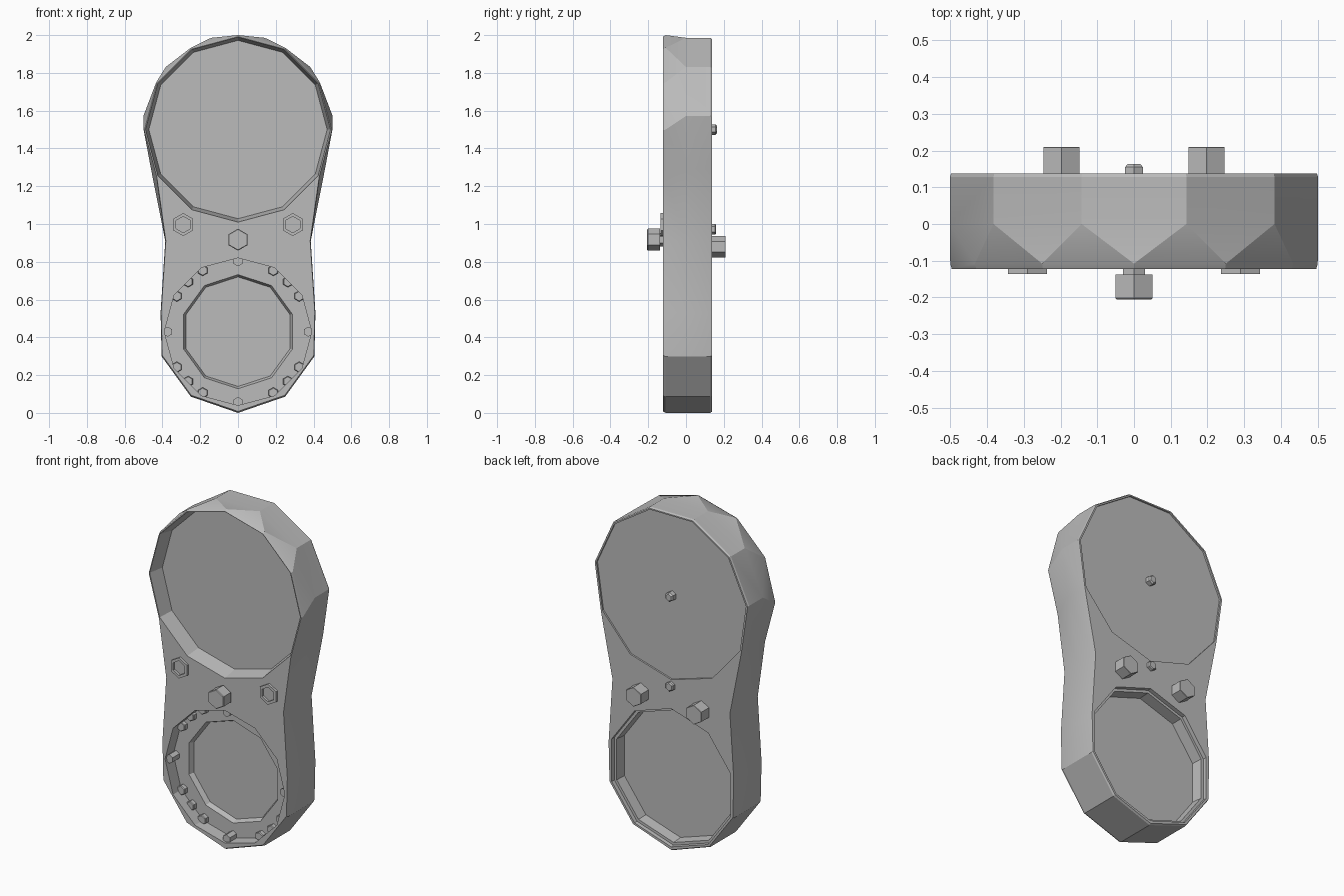
import bpy, bmesh, math
from mathutils import Vector

cube = bpy.data.objects.get("Cube")
if cube:
    bpy.data.objects.remove(cube)

grey = bpy.data.materials.new("plain_grey")
grey.use_nodes = True
tone = (0.5, 0.5, 0.5, 1)
grey.diffuse_color = tone
grey.node_tree.nodes["Principled BSDF"].inputs["Base Color"].default_value = tone

UPPER, LOWER = 1.5, 0.43   # heights of the two round centres


def ngon(sides, r, cx, cz, start=0.0):
    """Polygon in the xz plane, first corner at the top unless turned."""
    step = math.tau / sides
    return [(cx + r * math.sin((i + start) * step), cz + r * math.cos((i + start) * step))
            for i in range(sides)]


def finish(name, bm):
    bmesh.ops.recalc_face_normals(bm, faces=bm.faces)
    mesh = bpy.data.meshes.new(name)
    bm.to_mesh(mesh)
    bm.free()
    mesh.materials.append(grey)
    ob = bpy.data.objects.new(name, mesh)
    bpy.context.collection.objects.link(ob)
    return ob


def ring(bm, points, y):
    return [bm.verts.new((x, y, z)) for x, z in points]


def bridge(bm, a, b):
    """Quads between equal rings, otherwise triangles by the shorter diagonal."""
    n, m = len(a), len(b)
    if n == m:
        for i in range(n):
            bm.faces.new((a[i], a[(i + 1) % n], b[(i + 1) % n], b[i]))
        return
    i = j = 0
    while i < n or j < m:
        va, vb, na, nb = a[i % n], b[j % m], a[(i + 1) % n], b[(j + 1) % m]
        if j >= m or (i < n and (na.co - vb.co).length < (nb.co - va.co).length):
            bm.faces.new((va, na, vb))
            i += 1
        else:
            bm.faces.new((va, nb, vb))
            j += 1


def loft(name, sections):
    """Closed solid through (points, y) sections."""
    bm = bmesh.new()
    rings = [ring(bm, p, y) for p, y in sections]
    for a, b in zip(rings, rings[1:]):
        bridge(bm, a, b)
    bm.faces.new(rings[0])
    bm.faces.new(rings[-1])
    return finish(name, bm)


def cut(target, sections):
    cutter = loft("recess_cutter", sections)
    cutter.hide_render = True
    mod = target.modifiers.new("recess", "BOOLEAN")
    mod.operation = "DIFFERENCE"
    mod.solver = "EXACT"
    mod.object = cutter
    bpy.context.view_layer.objects.active = target
    bpy.ops.object.modifier_apply(modifier=mod.name)
    bpy.data.objects.remove(cutter)


def hex_head(name, x, z, r, y0, y1, chamfer=0.0, socket=0.0):
    """Hexagonal prism from y0 to its outer end y1."""
    bm = bmesh.new()
    out = 1 if y1 > y0 else -1
    sections = [(r, y0), (r, y1 - out * chamfer)]
    if chamfer:
        sections.append((r - chamfer, y1))
    if socket:
        sections += [(socket, y1), (socket, y0 + out * 0.002)]
    rings = [ring(bm, ngon(6, rr, x, z), y) for rr, y in sections]
    for a, b in zip(rings, rings[1:]):
        bridge(bm, a, b)
    bm.faces.new(rings[0])
    bm.faces.new(rings[-1])
    return finish(name, bm)


def mirrored(half):
    return half + [(-x, z) for x, z in reversed(half) if x > 0.001]


def shrink(points, k):
    return [(x * k, 1 + (z - 1) * k) for x, z in points]


# Body: twelve-sided top at the front blends into an eleven-sided top at the back
lower_half = [(0.385, 0.91)] + ngon(10, 0.425, 0, LOWER)[2:6]
lower_half[-1] = (0, 0.0)
lower_half[1] = (0.41, 0.53)
front_half = ngon(12, 0.5, 0, UPPER)[:5] + lower_half
back_half = ngon(11, 0.506, 0, UPPER, 0.5)[:4] + lower_half
front, back = mirrored(front_half), mirrored(back_half)
# Put the back's first corner left of the top, so both rings start together
back = back[-1:] + back[:-1]
body = loft("body", [(shrink(front, 0.992), -0.122), (front, -0.108),
                     (back, 0.0), (back, 0.128), (shrink(back, 0.994), 0.138)])

# Front recesses: large dial, bolted ring and its inner well
cut(body, [(ngon(12, 0.49, 0, UPPER), -0.2), (ngon(12, 0.49, 0, UPPER), -0.122),
           (ngon(12, 0.472, 0, UPPER), -0.03)])
cut(body, [(ngon(12, 0.39, 0, LOWER), -0.2), (ngon(12, 0.39, 0, LOWER), -0.045)])
cut(body, [(ngon(10, 0.302, 0, LOWER), -0.1), (ngon(10, 0.302, 0, LOWER), -0.045),
           (ngon(10, 0.29, 0, LOWER), -0.015)])

# Back recesses: shallow cover seat and stepped lower well
cut(body, [(ngon(11, 0.492, 0, UPPER, 0.5), 0.2), (ngon(11, 0.492, 0, UPPER, 0.5), 0.128)])
cut(body, [(ngon(10, 0.41, 0, LOWER), 0.2), (ngon(10, 0.406, 0, LOWER), 0.115)])
cut(body, [(ngon(10, 0.396, 0, LOWER), 0.2), (ngon(10, 0.385, 0, LOWER), 0.05)])

# Large bolts: one on the front, two on the back, with short shanks
hex_head("front_bolt", 0, 0.917, 0.058, -0.138, -0.206, 0.004)
hex_head("front_bolt_shank", 0, 0.917, 0.035, -0.11, -0.14)
for side, sx in (("left", 1), ("right", -1)):
    hex_head(side + "_back_bolt", sx * 0.197, 0.88, 0.057, 0.137, 0.21, 0.002)
    hex_head(side + "_back_bolt_shank", sx * 0.197, 0.88, 0.035, 0.12, 0.139)
    hex_head(side + "_socket_collar", sx * 0.29, 0.997, 0.061, -0.12, -0.136, 0, 0.043)

# Small screws on the back cover
hex_head("cover_centre_screw", 0, UPPER, 0.028, 0.12, 0.163, 0.008)
hex_head("cover_edge_screw", 0, 0.972, 0.028, 0.12, 0.16, 0.006)

# Ring screws, repeated in all four quarters, and four long pins
for sx in (1, -1):
    for sz in (1, -1):
        for x, z in ((0.187, 0.324), (0.264, 0.264), (0.324, 0.188)):
            hex_head("ring_screw", sx * x, LOWER + sz * z, 0.029, -0.04, -0.072, 0.004)
for x, z in ngon(4, 0.372, 0, LOWER):
    hex_head("ring_pin", x, z, 0.026, -0.04, -0.108)

# Keep hard facets, smooth only the gentle ones
bpy.ops.object.select_all(action="DESELECT")
for ob in bpy.context.scene.objects:
    if ob.type == "MESH":
        ob.select_set(True)
        bpy.context.view_layer.objects.active = ob
bpy.ops.object.shade_smooth_by_angle(angle=math.radians(20))
